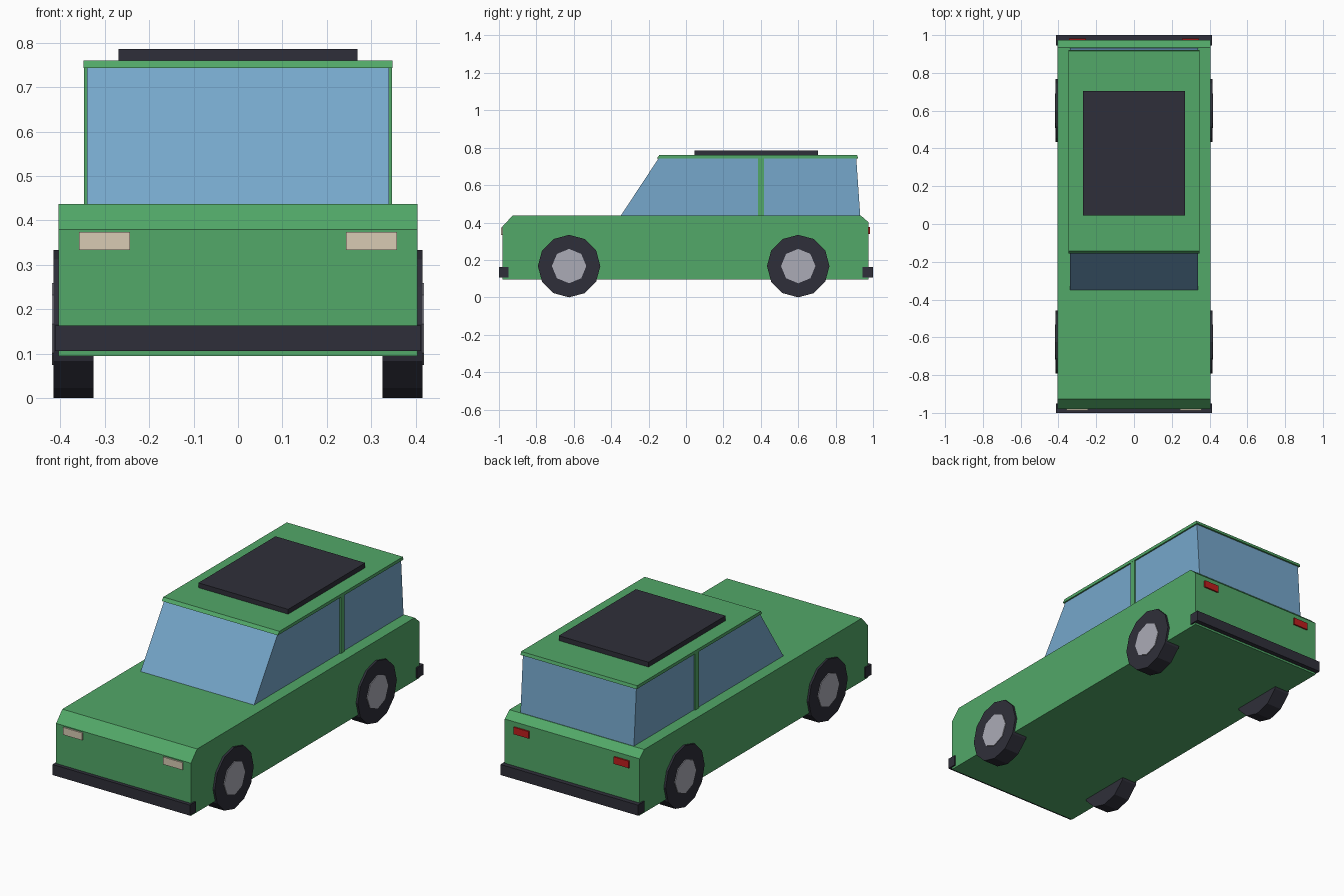
import bpy, bmesh, math
from mathutils import Matrix

if "Cube" in bpy.data.objects:
    bpy.data.objects.remove(bpy.data.objects["Cube"])


def material(name, rgb):
    m = bpy.data.materials.new(name)
    m.diffuse_color = (*rgb, 1)
    m.use_nodes = True
    m.node_tree.nodes["Principled BSDF"].inputs["Base Color"].default_value = m.diffuse_color
    return m


GREEN = material("green paint", (0.084, 0.392, 0.138))
GLASS = material("blue glass", (0.18, 0.387, 0.597))
DARK = material("dark rubber", (0.028, 0.028, 0.041))
GREY = material("wheel grey", (0.41, 0.41, 0.468))
CREAM = material("headlight cream", (0.687, 0.597, 0.456))
RED = material("tail light red", (0.515, 0.013, 0.013))


def finish(name, bm, mat):
    bmesh.ops.recalc_face_normals(bm, faces=bm.faces)
    mesh = bpy.data.meshes.new(name)
    bm.to_mesh(mesh)
    bm.free()
    mesh.materials.append(mat)
    ob = bpy.data.objects.new(name, mesh)
    bpy.context.collection.objects.link(ob)
    return ob


def extrude_profile(name, points, x0, x1, mat):
    """Extrude a (y, z) side profile from x0 to x1."""
    bm = bmesh.new()
    face = bm.faces.new([bm.verts.new((x0, y, z)) for y, z in points])
    out = bmesh.ops.extrude_face_region(bm, geom=[face])
    for v in out["geom"]:
        if isinstance(v, bmesh.types.BMVert):
            v.co.x = x1
    return finish(name, bm, mat)


def box(name, x0, x1, y0, y1, z0, z1, mat):
    return extrude_profile(name, [(y0, z0), (y1, z0), (y1, z1), (y0, z1)], x0, x1, mat)


def disc(name, x0, x1, y, z, radius, sides, mat):
    """Cylinder lying along x."""
    bm = bmesh.new()
    bmesh.ops.create_cone(
        bm, cap_ends=True, segments=sides, radius1=radius, radius2=radius,
        depth=abs(x1 - x0),
        matrix=Matrix.Translation(((x0 + x1) / 2, y, z)) @ Matrix.Rotation(math.pi / 2, 4, "Y"))
    return finish(name, bm, mat)


# Lower body with chamfered nose and tail
extrude_profile("body", [(-0.98, 0.095), (0.975, 0.095), (0.975, 0.402), (0.935, 0.437),
                         (-0.927, 0.437), (-0.98, 0.38)], -0.404, 0.404, GREEN)

# Glass cabin, roof and roof panel
extrude_profile("cabin_glass", [(-0.353, 0.43), (0.932, 0.43), (0.91, 0.75), (-0.142, 0.75)],
                -0.34, 0.34, GLASS)
extrude_profile("roof", [(-0.156, 0.743), (0.92, 0.743), (0.915, 0.76), (-0.143, 0.76)],
                -0.348, 0.348, GREEN)
box("roof_panel", -0.269, 0.269, 0.045, 0.705, 0.755, 0.786, DARK)

# Bumpers
box("front_bumper", -0.412, 0.412, -1.0, -0.95, 0.106, 0.163, DARK)
box("rear_bumper", -0.412, 0.412, 0.945, 1.0, 0.106, 0.163, DARK)

# Parts repeated on both sides
for side, s in (("left", -1), ("right", 1)):
    box(f"{side}_window_pillar", s * 0.335, s * 0.347, 0.385, 0.417, 0.43, 0.75, GREEN)
    box(f"{side}_headlight", s * 0.243, s * 0.358, -0.988, -0.979, 0.334, 0.374, CREAM)
    box(f"{side}_tail_light", s * 0.255, s * 0.345, 0.974, 0.983, 0.338, 0.376, RED)
    for end, y in (("front", -0.625), ("rear", 0.6)):
        disc(f"{side}_{end}_tyre", s * 0.325, s * 0.415, y, 0.167, 0.167, 12, DARK)
        disc(f"{side}_{end}_hub", s * 0.40, s * 0.419, y, 0.167, 0.092, 8, GREY)
